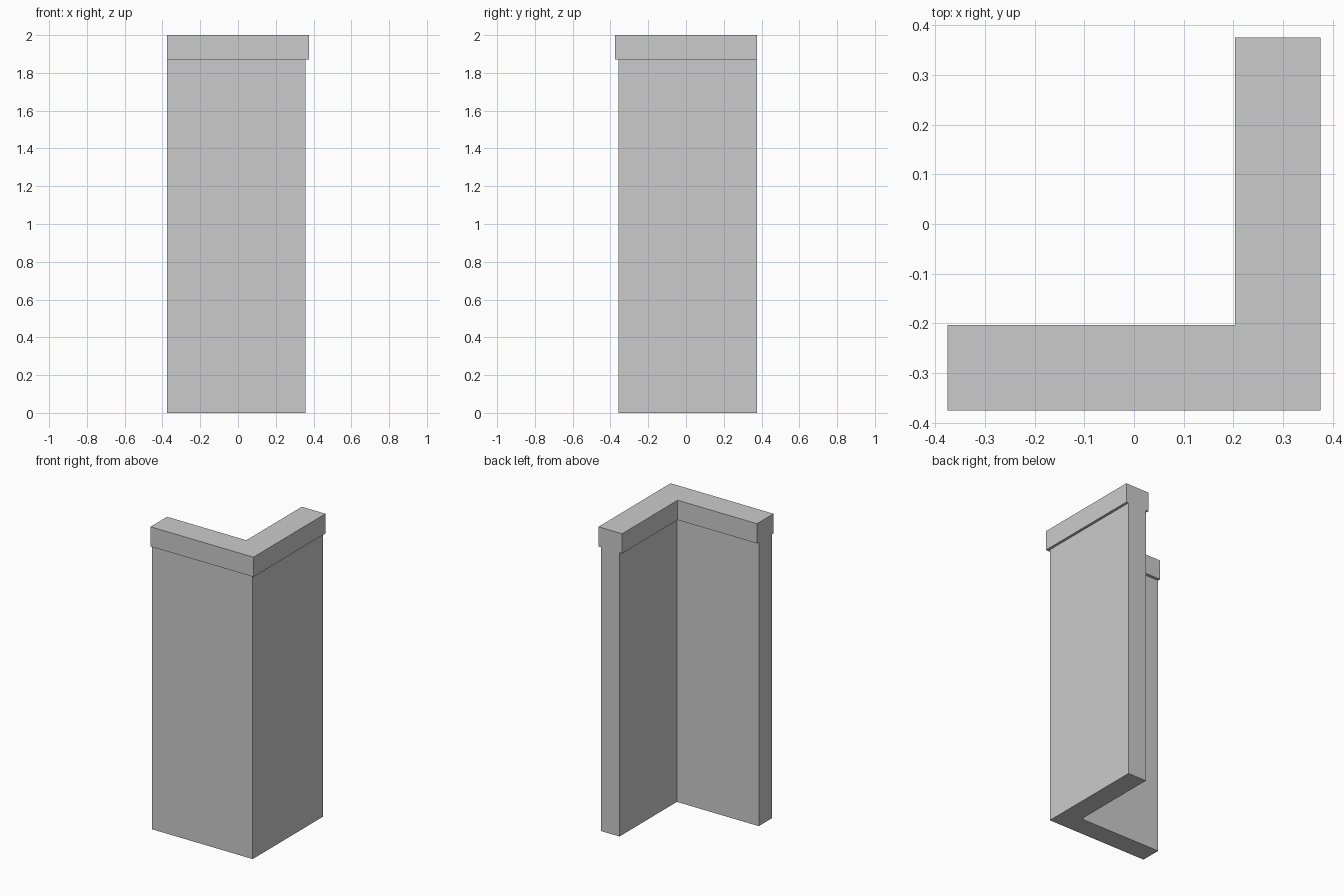
import bpy, bmesh

if "Cube" in bpy.data.objects:
    bpy.data.objects.remove(bpy.data.objects["Cube"])

HALF = 0.375          # half the footprint
HEIGHT, CAP_Z = 2.0, 1.87
CAP_T = 0.172         # cap thickness
OUT, INN = 0.017, 0.153   # wall faces, measured inward from the cap's outer face

# T-shaped wall section: (distance from outer face, height)
profile = [(OUT, 0), (INN, 0), (INN, CAP_Z), (CAP_T, CAP_Z),
           (CAP_T, HEIGHT), (0, HEIGHT), (0, CAP_Z), (OUT, CAP_Z)]

# Stations along the L: left end, mitred corner, back end
stations = [lambda d: (-HALF, -HALF + d),
            lambda d: (HALF - d, -HALF + d),
            lambda d: (HALF - d, HALF)]

# Sweep the section round the corner
bm = bmesh.new()
rings = [[bm.verts.new((*at(d), z)) for d, z in profile] for at in stations]
n = len(profile)
for a, b in zip(rings, rings[1:]):
    for i in range(n):
        j = (i + 1) % n
        bm.faces.new((a[i], a[j], b[j], b[i]))
bm.faces.new(rings[0])
bm.faces.new(rings[-1])
bmesh.ops.recalc_face_normals(bm, faces=bm.faces)

mesh = bpy.data.meshes.new("corner_wall")
bm.to_mesh(mesh)
bm.free()
bpy.context.collection.objects.link(bpy.data.objects.new("corner_wall", mesh))
